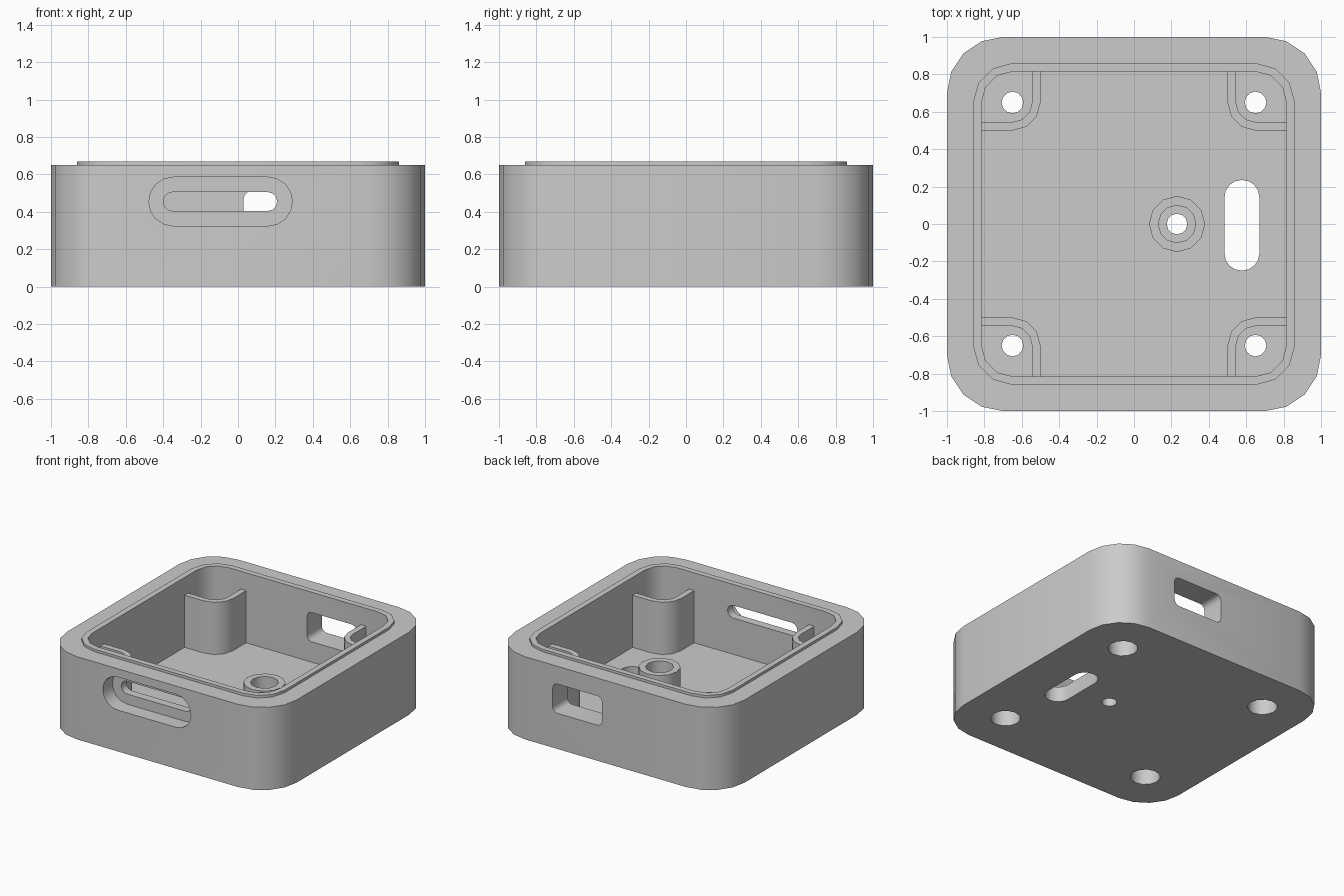
import bpy, bmesh, math
from mathutils import Matrix

cube = bpy.data.objects.get("Cube")
if cube:
    bpy.data.objects.remove(cube, do_unlink=True)

grey = bpy.data.materials.new("plain grey")
grey.use_nodes = True
COLOR = (0.6, 0.6, 0.6, 1.0)
grey.diffuse_color = COLOR
grey.node_tree.nodes["Principled BSDF"].inputs["Base Color"].default_value = COLOR

FLOOR, RIM, LIP_TOP = 0.12, 0.65, 0.67
POST_TOP, WELL_FLOOR, BORE_TOP = 0.53, 0.33, 0.27
Y_AXIS = Matrix.Rotation(math.pi / 2, 4, "X")   # turns a prism to run along -y


def arc(cx, cy, r, start, sweep, seg):
    return [(cx + r * math.cos(start + sweep * i / seg),
             cy + r * math.sin(start + sweep * i / seg)) for i in range(seg + 1)]


def rounded_rect(hx, hy, r, seg, cx=0, cy=0):
    pts = []
    for i, (sx, sy) in enumerate([(1, 1), (-1, 1), (-1, -1), (1, -1)]):
        pts += arc(cx + sx * (hx - r), cy + sy * (hy - r), r,
                   i * math.pi / 2, math.pi / 2, seg)
    return pts


def circle(r, cx, cy, seg=12):
    return arc(cx, cy, r, 0, 2 * math.pi, seg)[:-1]


def corner_profile(inner, r, outer, sx, sy):
    # square with only the corner nearest the centre rounded
    c = inner + r
    pts = arc(c, c, r, math.pi, math.pi / 2, 3)
    pts += [(outer, inner), (outer, outer), (inner, outer)]
    return [(sx * x, sy * y) for x, y in pts]


def prism(name, profile, z0, z1, matrix=None):
    bm = bmesh.new()
    face = bm.faces.new([bm.verts.new((x, y, z0)) for x, y in profile])
    new = bmesh.ops.extrude_face_region(bm, geom=[face])["geom"]
    bmesh.ops.translate(bm, vec=(0, 0, z1 - z0),
                        verts=[v for v in new if isinstance(v, bmesh.types.BMVert)])
    bmesh.ops.remove_doubles(bm, verts=bm.verts[:], dist=0.0001)
    if matrix:
        bm.transform(matrix)
    bmesh.ops.recalc_face_normals(bm, faces=bm.faces[:])
    mesh = bpy.data.meshes.new(name)
    bm.to_mesh(mesh)
    bm.free()
    mesh.materials.append(grey)
    obj = bpy.data.objects.new(name, mesh)
    bpy.context.scene.collection.objects.link(obj)
    return obj


def combine(target, tool, operation):
    mod = target.modifiers.new("combine", "BOOLEAN")
    mod.operation, mod.solver, mod.object = operation, "EXACT", tool
    bpy.context.view_layer.objects.active = target
    bpy.ops.object.modifier_apply(modifier=mod.name)
    bpy.data.objects.remove(tool, do_unlink=True)


def cut(target, *args):
    combine(target, prism("cutter", *args), "DIFFERENCE")


# Outer shell with the raised lip, hollowed out
body = prism("enclosure_body", rounded_rect(1, 1, 0.3, 4), 0, RIM)
combine(body, prism("lip", rounded_rect(0.86, 0.86, 0.21, 3), 0.3, LIP_TOP), "UNION")
cut(body, rounded_rect(0.815, 0.815, 0.165, 3), FLOOR, 1)

# Corner posts with a well on top and a screw bore from below
for sx in (-1, 1):
    for sy in (-1, 1):
        post = prism("post", corner_profile(0.5, 0.15, 0.85, sx, sy), 0.05, POST_TOP)
        cut(post, corner_profile(0.545, 0.105, 0.95, sx, sy), WELL_FLOOR, 1)
        combine(body, post, "UNION")
        cut(body, circle(0.107, sx * 0.65, sy * 0.65), -1, BORE_TOP)
        cut(body, circle(0.058, sx * 0.65, sy * 0.65), 0.1, 0.5)

# Floor boss with a stepped hole
combine(body, prism("boss", circle(0.15, 0.23, 0), 0.05, 0.315), "UNION")
cut(body, circle(0.1, 0.23, 0), FLOOR + 0.01, 1)
cut(body, circle(0.055, 0.23, 0), -1, 1)

# Floor slot
cut(body, rounded_rect(0.093, 0.242, 0.09, 4, 0.577, -0.007), -1, 0.3)

# Front slot inside a recess, and the back opening
cut(body, rounded_rect(0.383, 0.13, 0.128, 4, -0.093, 0.455), 0.88, 1.1, Y_AXIS)
cut(body, rounded_rect(0.304, 0.05, 0.048, 3, -0.095, 0.455), 0.7, 1.1, Y_AXIS)
cut(body, rounded_rect(0.215, 0.115, 0.04, 3, 0.245, 0.395), -1.1, -0.7, Y_AXIS)

bpy.ops.object.select_all(action="DESELECT")
body.select_set(True)
bpy.context.view_layer.objects.active = body
bpy.ops.object.shade_smooth_by_angle(angle=math.radians(35))
